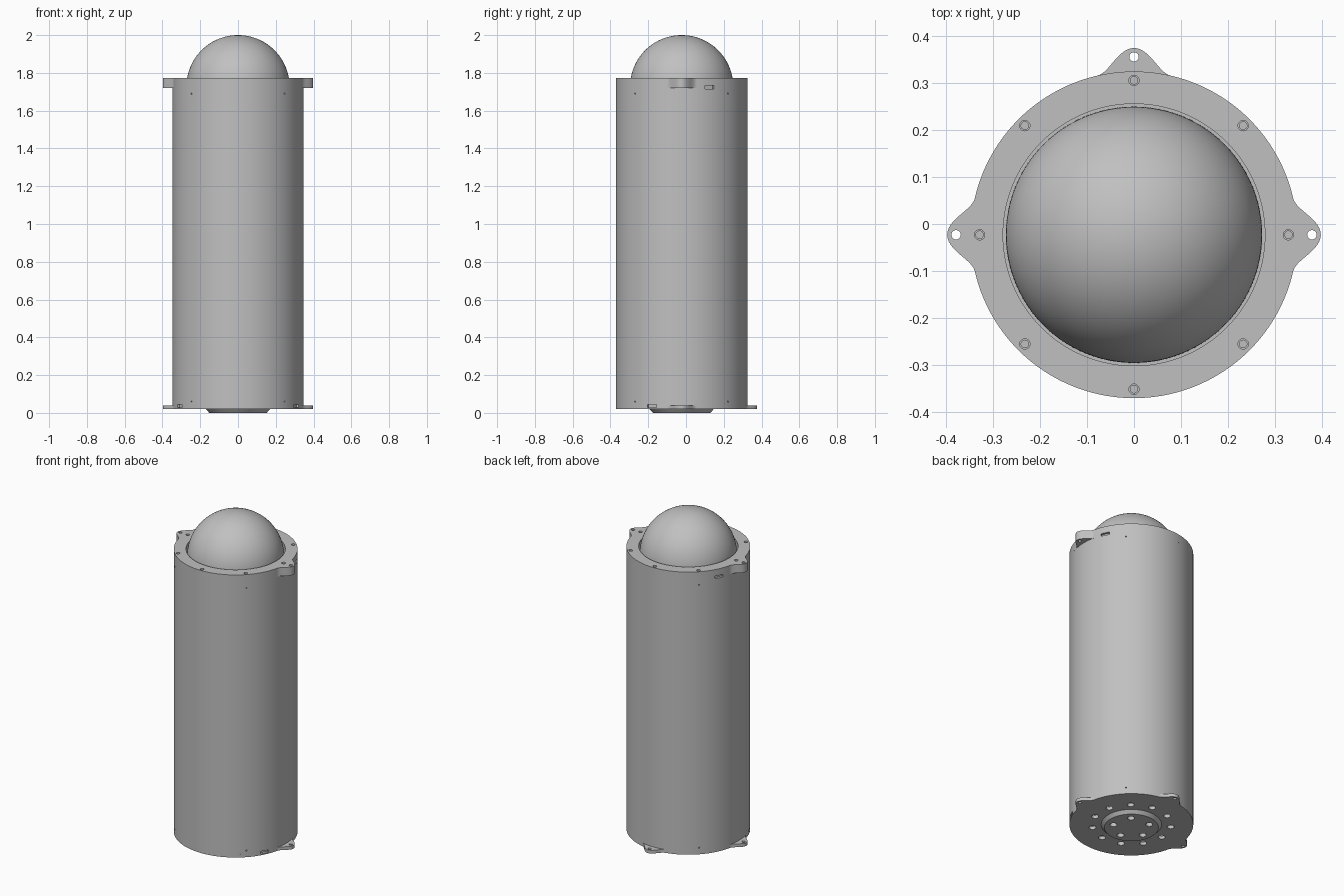
import bpy, bmesh, math
from mathutils import Matrix, Vector

CY = -0.023          # body axis offset in y
R = 0.348            # body radius
TAU = 2 * math.pi

cube = bpy.data.objects.get("Cube")
if cube:
    bpy.data.objects.remove(cube, do_unlink=True)

grey = bpy.data.materials.new("light_grey")
grey.use_nodes = True
colour = (0.53, 0.53, 0.53, 1)
grey.diffuse_color = colour
grey.node_tree.nodes["Principled BSDF"].inputs["Base Color"].default_value = colour


def finish(name, bm):
    bmesh.ops.recalc_face_normals(bm, faces=bm.faces)
    bmesh.ops.translate(bm, verts=bm.verts, vec=(0, CY, 0))
    mesh = bpy.data.meshes.new(name)
    bm.to_mesh(mesh)
    bm.free()
    mesh.materials.append(grey)
    obj = bpy.data.objects.new(name, mesh)
    bpy.context.collection.objects.link(obj)
    return obj


def lathe(bm, profile, segs, x=0, y=0, closed=False):
    """Spin (radius, z) points about a vertical axis at x, y."""
    rings = []
    for r, z in profile:
        if r == 0:
            rings.append([bm.verts.new((x, y, z))] * segs)
        else:
            rings.append([bm.verts.new((x + r * math.cos(TAU * i / segs),
                                        y + r * math.sin(TAU * i / segs), z))
                          for i in range(segs)])
    pairs = list(zip(rings, rings[1:]))
    if closed:
        pairs.append((rings[-1], rings[0]))
    for a, b in pairs:
        for i in range(segs):
            j = (i + 1) % segs
            quad = list(dict.fromkeys((a[i], a[j], b[j], b[i])))
            bm.faces.new(quad)


def cylinder(bm, r, z0, z1, segs, x=0, y=0):
    lathe(bm, [(0, z0), (r, z0), (r, z1), (0, z1)], segs, x, y)


def polar(r, degrees):
    a = math.radians(degrees)
    return r * math.cos(a), r * math.sin(a)


def eared_plate(name, ears, z0, z1):
    """Disc with a smooth mounting ear at each given angle."""
    bm = bmesh.new()
    verts = []
    for d in range(360):
        r = R
        for ear in ears:
            off = abs((d - ear + 180) % 360 - 180) / 13
            if off < 1:
                r += 0.05 * math.cos(off * math.pi / 2) ** 2
        verts.append(bm.verts.new((*polar(r, d), z0)))
    face = bm.faces.new(verts)
    top = bmesh.ops.extrude_face_region(bm, geom=[face])["geom"]
    bmesh.ops.translate(bm, vec=(0, 0, z1 - z0),
                        verts=[v for v in top if isinstance(v, bmesh.types.BMVert)])
    return finish(name, bm)


def slot(bm, degrees, z):
    size = Matrix.Diagonal((0.03, 0.052, 0.016, 1))
    turn = Matrix.Rotation(math.radians(degrees), 4, "Z")
    spot = Matrix.Translation(Vector((*polar(R, degrees), z)))
    bmesh.ops.create_cube(bm, size=1, matrix=spot @ turn @ size)


def side_hole(bm, degrees, z):
    turn = Matrix.Rotation(math.radians(degrees), 4, "Z")
    spot = Matrix.Translation(Vector((*polar(R, degrees), z)))
    bmesh.ops.create_cone(bm, cap_ends=True, segments=12, radius1=0.004,
                          radius2=0.004, depth=0.02,
                          matrix=spot @ turn @ Matrix.Rotation(math.pi / 2, 4, "Y"))


def cut(objects, bm):
    cutter = finish("cutter", bm)
    cutter.hide_render = True
    for obj in objects:
        bpy.context.view_layer.objects.active = obj
        mod = obj.modifiers.new("cut", "BOOLEAN")
        mod.object = cutter
        mod.solver = "EXACT"
        bpy.ops.object.modifier_apply(modifier=mod.name)
    bpy.data.objects.remove(cutter, do_unlink=True)


# Hollow main tube
bm = bmesh.new()
lathe(bm, [(R, 0.04), (R, 1.72), (0.325, 1.72), (0.325, 0.04)], 180, closed=True)
tube = finish("body_tube", bm)

# Top flange with two ears, bottom plate with three
flange = eared_plate("top_flange", (0, 180), 1.72, 1.773)
plate = eared_plate("bottom_plate", (0, 90, 180), 0.02, 0.04)

# Tapered boss under the bottom plate
bm = bmesh.new()
lathe(bm, [(0, 0), (0.152, 0), (0.17, 0.02), (0, 0.02)], 96)
boss = finish("bottom_boss", bm)

# Dome with its seating lip
dome_r, base = 0.273, 1.727
profile = [(0.324, 1.712), (0.324, 1.72), (dome_r, 1.72)]
for i in range(32):
    profile.append((dome_r * math.cos(i * math.pi / 64),
                    base + dome_r * math.sin(i * math.pi / 64)))
profile.append((0, base + dome_r))
bm = bmesh.new()
lathe(bm, profile, 96)
dome = finish("dome", bm)

# Flange opening, countersunk screw holes and ear holes
bm = bmesh.new()
cylinder(bm, 0.279, 1.6, 1.9, 128)
for i in range(8):
    x, y = polar(0.329, i * 45)
    lathe(bm, [(0, 1.73), (0.008, 1.73), (0.008, 1.762), (0.011, 1.762),
               (0.011, 1.8), (0, 1.8)], 20, x, y)
for ear in (0, 180):
    cylinder(bm, 0.01, 1.6, 1.9, 20, *polar(0.379, ear))
cut([flange], bm)

# Vent holes through the plate and boss, ear holes through the plate
bm = bmesh.new()
for i in range(11):
    cylinder(bm, 0.02, -0.1, 0.1, 24, *polar(0.222, 49 + i * 360 / 11))
for i in range(5):
    cylinder(bm, 0.02, -0.1, 0.1, 24, *polar(0.106, 49 + i * 72))
for ear in (0, 90, 180):
    cylinder(bm, 0.01, -0.1, 0.1, 20, *polar(0.379, ear))
cut([plate, boss], bm)

# Pry slots at both seams
bm = bmesh.new()
for angle in (25, 155):
    slot(bm, angle, 1.724)
for angle in (-27, 207):
    slot(bm, angle, 0.036)
cut([tube, flange, plate], bm)

# Small radial screw holes near both ends of the tube
bm = bmesh.new()
for angle in range(45, 360, 90):
    side_hole(bm, angle, 0.06)
    side_hole(bm, angle, 1.69)
cut([tube], bm)

# Smooth shading with crisp edges
for obj in (tube, flange, plate, boss, dome):
    bpy.ops.object.select_all(action="DESELECT")
    obj.select_set(True)
    bpy.context.view_layer.objects.active = obj
    bpy.ops.object.shade_smooth_by_angle(angle=math.radians(30))
